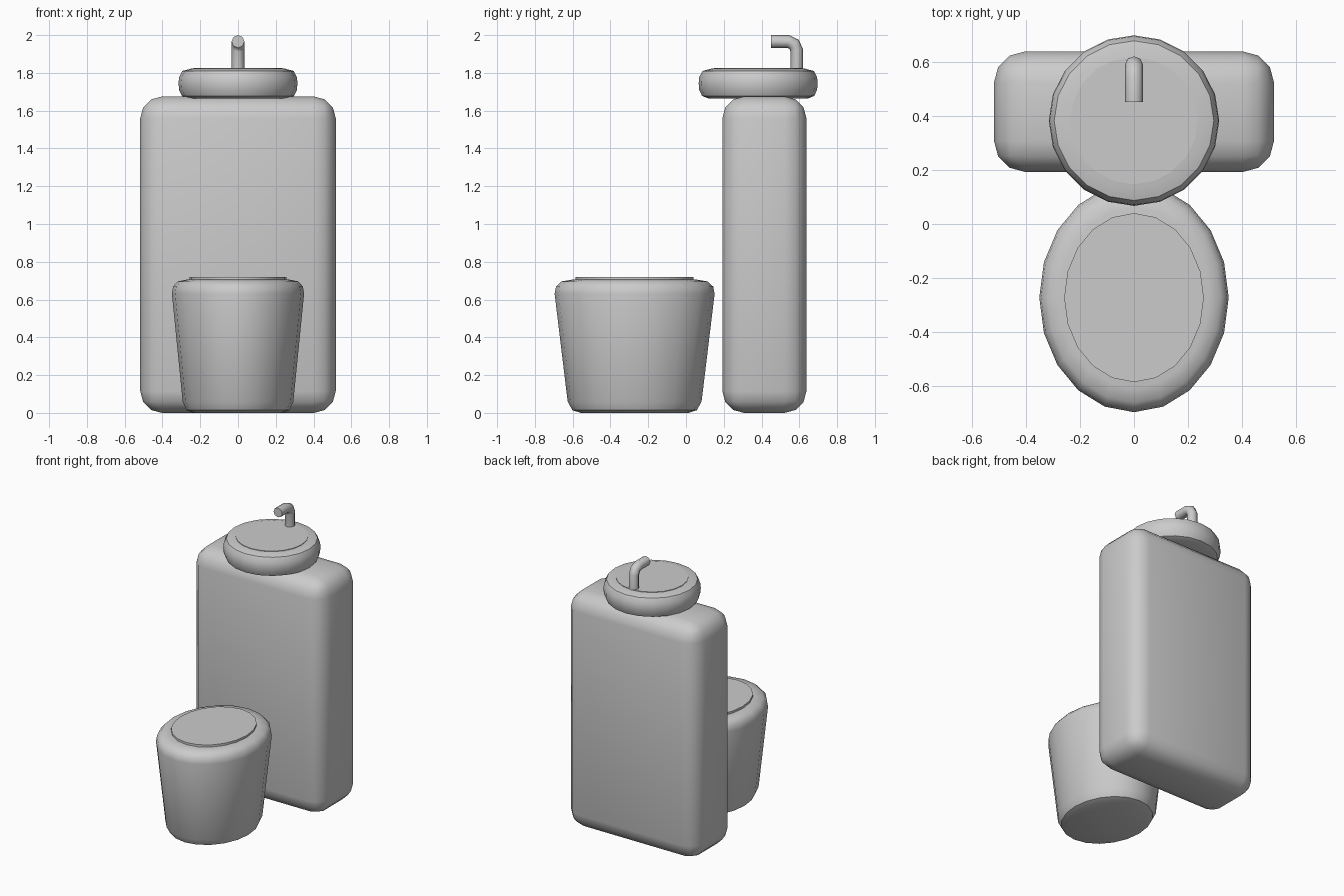
import bpy, bmesh, math

if "Cube" in bpy.data.objects:
    bpy.data.objects.remove(bpy.data.objects["Cube"])

def finish(name, bm, smooth=40):
    bmesh.ops.recalc_face_normals(bm, faces=bm.faces)
    me = bpy.data.meshes.new(name)
    bm.to_mesh(me)
    bm.free()
    ob = bpy.data.objects.new(name, me)
    bpy.context.collection.objects.link(ob)
    bpy.ops.object.select_all(action='DESELECT')
    ob.select_set(True)
    bpy.context.view_layer.objects.active = ob
    bpy.ops.object.shade_smooth_by_angle(angle=math.radians(smooth))
    return ob

def lathe(name, profile, y, stretch=1.0, sides=20):
    """Stack rings of (radius, z), capped at both ends, optionally oval in y."""
    bm = bmesh.new()
    rings = []
    for r, z in profile:
        ring = []
        for i in range(sides):
            a = 2 * math.pi * i / sides
            ring.append(bm.verts.new((r * math.sin(a), y + r * stretch * math.cos(a), z)))
        rings.append(ring)
    for lo, hi in zip(rings, rings[1:]):
        for i in range(sides):
            j = (i + 1) % sides
            bm.faces.new((lo[i], lo[j], hi[j], hi[i]))
    bm.faces.new(rings[0])
    bm.faces.new(rings[-1])
    return finish(name, bm)

# Rounded tall back panel
bm = bmesh.new()
bmesh.ops.create_cube(bm, size=1)
for v in bm.verts:
    v.co = (v.co.x * 1.035, v.co.y * 0.445 + 0.415, v.co.z * 1.675 + 0.8375)
bmesh.ops.bevel(bm, geom=bm.edges[:], offset=0.115, segments=3, profile=0.5,
                affect='EDGES')
finish("back_cabinet", bm)

# Oval tapered bowl and its lid
lathe("bowl", [(0.235, 0), (0.272, 0.014), (0.293, 0.06), (0.35, 0.63),
               (0.344, 0.668), (0.32, 0.696), (0.275, 0.705)], -0.272, 1.21)
lathe("bowl_lid", [(0.258, 0.69), (0.258, 0.72)], -0.272, 1.21)

# Round wash basin and its inset disc
lathe("basin", [(0.265, 1.665), (0.297, 1.678), (0.312, 1.71), (0.315, 1.745),
                (0.312, 1.777), (0.295, 1.81), (0.25, 1.822)], 0.382)
lathe("basin_water", [(0.235, 1.80), (0.235, 1.826)], 0.382)

# Bent tap
cu = bpy.data.curves.new("tap", 'CURVE')
cu.dimensions = '3D'
cu.bevel_depth = 0.034
cu.bevel_resolution = 2
cu.use_fill_caps = True
sp = cu.splines.new('POLY')
path = [(0.586, 1.80), (0.586, 1.92), (0.572, 1.952), (0.54, 1.966), (0.45, 1.966)]
sp.points.add(len(path) - 1)
for p, (y, z) in zip(sp.points, path):
    p.co = (0, y, z, 1)
tap = bpy.data.objects.new("tap", cu)
bpy.context.collection.objects.link(tap)
bpy.ops.object.select_all(action='DESELECT')
tap.select_set(True)
bpy.context.view_layer.objects.active = tap
bpy.ops.object.convert(target='MESH')
bpy.ops.object.shade_smooth_by_angle(angle=math.radians(50))
